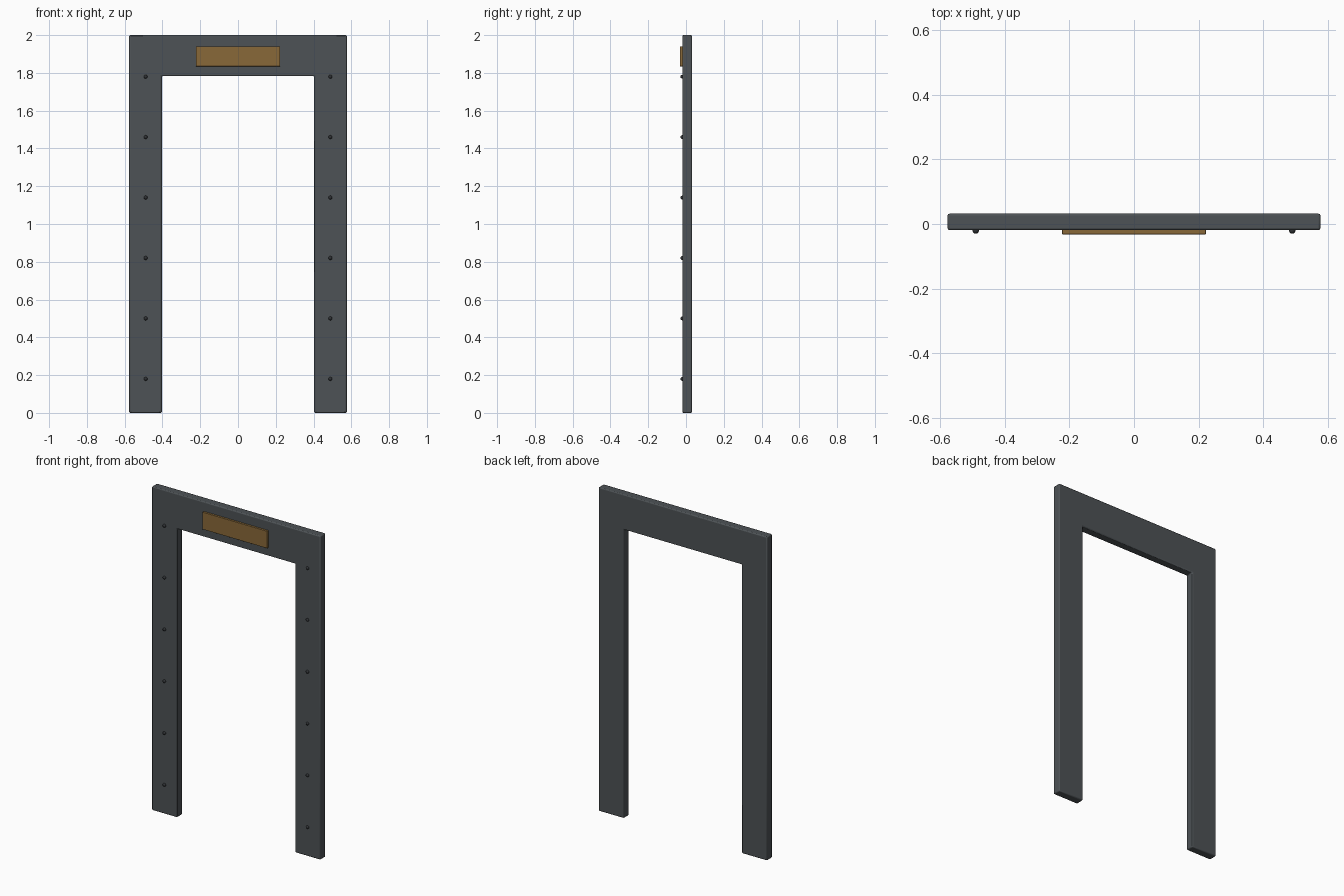
import bpy
import bmesh
import math

default = bpy.data.objects.get("Cube")
if default:
    bpy.data.objects.remove(default, do_unlink=True)


def make_material(name, color):
    mat = bpy.data.materials.new(name)
    mat.use_nodes = True
    mat.diffuse_color = (*color, 1)
    bsdf = next(n for n in mat.node_tree.nodes if n.type == 'BSDF_PRINCIPLED')
    bsdf.inputs["Base Color"].default_value = (*color, 1)
    bsdf.inputs["Roughness"].default_value = 0.6
    return mat


steel = make_material("dark grey steel", (0.075, 0.085, 0.092))
brass = make_material("aged brass", (0.25, 0.14, 0.04))
iron = make_material("black iron", (0.03, 0.033, 0.037))

FRONT, BACK = -0.019, 0.032
OUTER, INNER = 0.576, 0.403
TOP, LINTEL = 2.0, 1.783


def finish(name, bm, mat, bevel=0):
    mesh = bpy.data.meshes.new(name)
    bm.to_mesh(mesh)
    bm.free()
    mesh.materials.append(mat)
    obj = bpy.data.objects.new(name, mesh)
    bpy.context.collection.objects.link(obj)
    if bevel:
        mod = obj.modifiers.new("Soft edges", 'BEVEL')
        mod.width = bevel
        mod.segments = 2
        mod.limit_method = 'ANGLE'
    bpy.ops.object.select_all(action='DESELECT')
    obj.select_set(True)
    bpy.context.view_layer.objects.active = obj
    bpy.ops.object.shade_smooth_by_angle(angle=math.radians(35))
    return obj


# Door frame: one arch outline pushed back to its depth
half = [(OUTER, TOP), (OUTER, 0), (INNER, 0), (INNER, LINTEL)]
outline = half + [(-x, z) for x, z in reversed(half)]
bm = bmesh.new()
face = bm.faces.new([bm.verts.new((x, FRONT, z)) for x, z in outline])
solid = bmesh.ops.extrude_face_region(bm, geom=[face])
moved = [v for v in solid["geom"] if isinstance(v, bmesh.types.BMVert)]
bmesh.ops.translate(bm, verts=moved, vec=(0, BACK - FRONT, 0))
bmesh.ops.recalc_face_normals(bm, faces=bm.faces)
finish("door_frame", bm, steel, bevel=0.006)

# Blank plate on the lintel
bm = bmesh.new()
bmesh.ops.create_cube(bm, size=1)
bmesh.ops.scale(bm, verts=bm.verts, vec=(0.444, 0.014, 0.106))
bmesh.ops.translate(bm, verts=bm.verts, vec=(0, -0.025, 1.888))
finish("lintel_plate", bm, brass, bevel=0.001)

# Rivets up both posts
for side, x in (("left", 0.489), ("right", -0.489)):
    for i in range(6):
        bm = bmesh.new()
        bmesh.ops.create_uvsphere(bm, u_segments=12, v_segments=8, radius=0.01)
        bmesh.ops.translate(bm, verts=bm.verts, vec=(x, -0.02, 0.18 + 0.32 * i))
        finish(f"{side}_rivet_{i + 1}", bm, iron)
